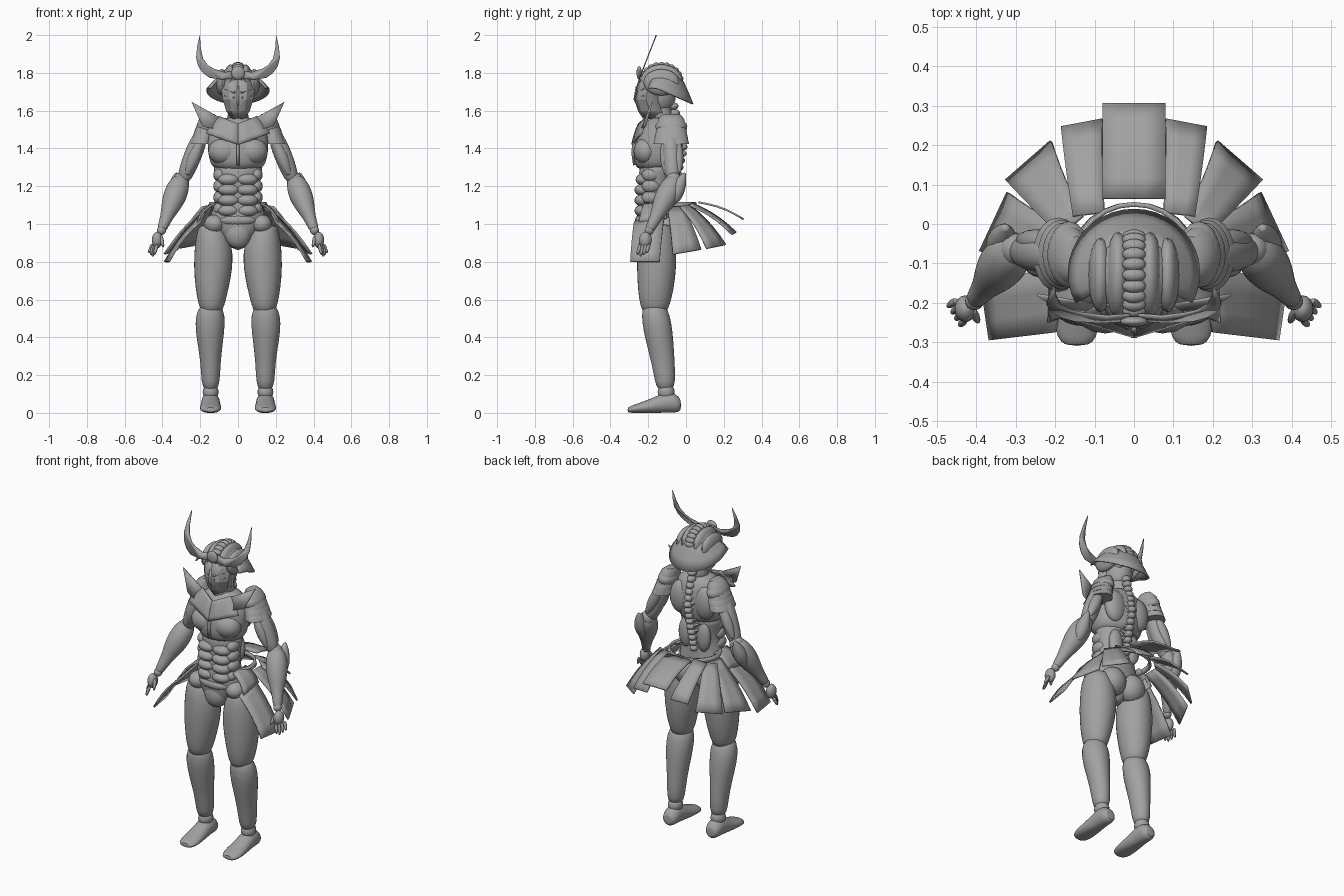
import bpy, bmesh
from math import sin, cos, pi, radians
from mathutils import Vector, Matrix

cube = bpy.data.objects.get("Cube")
if cube:
    bpy.data.objects.remove(cube)

GREY = (0.36, 0.36, 0.36, 1)
mat = bpy.data.materials.new("armour grey")
mat.use_nodes = True
mat.diffuse_color = GREY
mat.node_tree.nodes["Principled BSDF"].inputs["Base Color"].default_value = GREY


def finish(bm, name, mirror=False, sub=0, thick=0, angle=40):
    """Turn a bmesh into a shaded object with its modifiers."""
    bmesh.ops.recalc_face_normals(bm, faces=bm.faces)
    mesh = bpy.data.meshes.new(name)
    bm.to_mesh(mesh)
    bm.free()
    ob = bpy.data.objects.new(name, mesh)
    bpy.context.collection.objects.link(ob)
    mesh.materials.append(mat)
    if thick:
        m = ob.modifiers.new("thickness", "SOLIDIFY")
        m.thickness, m.offset = thick, 0
    if mirror:
        ob.modifiers.new("mirror", "MIRROR")
    if sub:
        ob.modifiers.new("smooth", "SUBSURF").levels = sub
        ob.modifiers["smooth"].render_levels = sub
    bpy.ops.object.select_all(action="DESELECT")
    ob.select_set(True)
    bpy.context.view_layer.objects.active = ob
    bpy.ops.object.shade_smooth_by_angle(angle=radians(angle))
    return ob


def skin(bm, rows, closed=True, caps=True):
    """Bridge rows of points into a surface."""
    rows = [[bm.verts.new(p) for p in row] for row in rows]
    n = len(rows[0])
    for lo, hi in zip(rows, rows[1:]):
        for i in range(n if closed else n - 1):
            j = (i + 1) % n
            bm.faces.new((lo[i], lo[j], hi[j], hi[i]))
    if caps and closed:
        bm.faces.new(rows[0])
        bm.faces.new(rows[-1])


def loft(name, sections, axis="Z", caps=True, n=16, sub=1, **kw):
    """Elliptical sections (x, y, z, r1, r2) stacked along an axis."""
    rows = []
    for x, y, z, r1, r2 in sections:
        ring = []
        for i in range(n):
            c, s = r1 * cos(2 * pi * i / n), r2 * sin(2 * pi * i / n)
            ring.append((x + c, y + s, z) if axis == "Z" else (x + c, y, max(z + s, 0)))
        rows.append(ring)
    bm = bmesh.new()
    skin(bm, rows, caps=caps)
    return finish(bm, name, sub=sub, **kw)


def limbs(name, parts, n=12, sub=1, **kw):
    """Tapered limbs (start, end, radii along the length)."""
    bm = bmesh.new()
    for a, b, radii in parts:
        a, b = Vector(a), Vector(b)
        q = (b - a).to_track_quat("Z", "Y")
        skin(bm, [[a.lerp(b, k / (len(radii) - 1)) + q @ Vector((r * cos(2 * pi * i / n), r * sin(2 * pi * i / n), 0))
                   for i in range(n)] for k, r in enumerate(radii)])
    return finish(bm, name, sub=sub, **kw)


def balls(name, items, seg=16, **kw):
    """Ellipsoids (centre, radii) joined in one object."""
    bm = bmesh.new()
    for c, r in items:
        bmesh.ops.create_uvsphere(bm, u_segments=seg, v_segments=seg // 2 + 2, radius=1,
                                  matrix=Matrix.Translation(c) @ Matrix.Diagonal((*r, 1)))
    return finish(bm, name, **kw)


def plate(name, a, b, c, d, bulge=0.015, thick=0.01, **kw):
    """Bowed panel with inner edge a-b and outer edge d-c."""
    a, b, c, d = map(Vector, (a, b, c, d))
    normal = (c - a).cross(d - b).normalized()
    normal *= 1 if normal.z > 0 else -1
    bm = bmesh.new()
    skin(bm, [[a.lerp(b, u / 3).lerp(d.lerp(c, u / 3), t / 5) + normal * bulge * sin(pi * t / 5)
               for u in range(4)] for t in range(6)], closed=False)
    return finish(bm, name, thick=thick, **kw)


def sheet(name, points, thick=0.008, **kw):
    bm = bmesh.new()
    bm.faces.new([bm.verts.new(p) for p in points])
    return finish(bm, name, thick=thick, **kw)


# Legs and feet
loft("thigh", [(.14, -.165, .52, .05, .06), (.14, -.165, .57, .07, .08), (.138, -.16, .65, .088, .097),
               (.13, -.155, .78, .108, .108), (.13, -.155, .9, .1, .105), (.14, -.155, .98, .075, .085),
               (.14, -.155, 1.0, .05, .06)], mirror=True)
loft("shin", [(.145, -.11, .12, .035, .04), (.145, -.11, .16, .05, .055), (.145, -.12, .26, .053, .062),
              (.148, -.14, .38, .07, .075), (.148, -.155, .48, .083, .08), (.145, -.165, .55, .07, .07),
              (.145, -.17, .58, .04, .045)], mirror=True)
balls("joint", [((.145, -.16, .56), (.05, .055, .055)), ((.145, -.105, .11), (.042, .045, .045)),
                ((.3, -.065, 1.23), (.042, .042, .045)), ((.405, -.195, .965), (.024, .024, .024))], mirror=True)
loft("foot", [(.145, -.025, .04, .03, .03), (.145, -.05, .05, .048, .05), (.145, -.1, .06, .05, .06),
              (.145, -.16, .04, .052, .046), (.145, -.24, .026, .06, .03), (.145, -.29, .018, .052, .02),
              (.145, -.31, .016, .03, .014)], axis="Y", mirror=True)

# Pelvis and waist
loft("pelvis", [(0, -.18, .86, .025, .045), (0, -.17, .92, .075, .085), (0, -.165, 1.0, .145, .098),
                (0, -.165, 1.05, .15, .098), (0, -.165, 1.1, .125, .09), (0, -.16, 1.2, .108, .085),
                (0, -.155, 1.27, .13, .095), (0, -.15, 1.34, .14, .1)], n=20)
balls("buttock", [((.068, -.105, .96), (.08, .075, .085))], mirror=True)
balls("hip_panel", [((.125, -.2, 1.0), (.055, .06, .05))], mirror=True)
balls("groin_panel", [((0, -.215, .95), (.07, .05, .08)), ((0, -.225, 1.02), (.1, .045, .035))])

# Stomach segments
balls("stomach_segment", [((.048, -.222 - .006 * (i < 3), 1.07 + .055 * i), (.058, .045, .033)) for i in range(4)]
      + [((.098, -.185, 1.08 + .06 * i), (.033, .05, .036)) for i in range(4)], mirror=True)

# Chest and collar
loft("chest", [(0, -.155, 1.28, .12, .1), (0, -.153, 1.32, .15, .122), (0, -.15, 1.39, .163, .132),
               (0, -.14, 1.47, .165, .118), (0, -.13, 1.53, .13, .09), (0, -.13, 1.57, .07, .06)], n=20)
balls("breast_panel", [((.073, -.21, 1.385), (.085, .068, .072))], mirror=True)
balls("shoulder_blade", [((.08, -.065, 1.42), (.07, .045, .1)), ((.06, -.085, 1.2), (.045, .03, .09))], mirror=True)
sheet("breast_keel", [(0, -.255, 1.52), (0, -.282, 1.44), (0, -.29, 1.38), (0, -.28, 1.31), (0, -.2, 1.33)], thick=.014)
plate("collar_plate", (0, -.25, 1.53), (.1, -.2, 1.57), (.17, -.235, 1.48), (0, -.285, 1.42), bulge=.004, mirror=True)
sheet("collar_spike", [(.245, -.18, 1.645), (.1, -.205, 1.565), (.13, -.235, 1.5), (.19, -.215, 1.52)], mirror=True)
limbs("neck", [((0, -.125, 1.53), (0, -.135, 1.68), (.065, .055, .055, .06))])


# Spine
def spine_y(z):
    return -.02 - .055 * abs(z - 1.4) / .25


spine = [1.12 + .036 * i for i in range(15)]
balls("vertebra", [((0, spine_y(z), z), (.026, .03, .02)) for z in spine], seg=10)
limbs("spine_wing", [((.005, spine_y(z), z), (.05, spine_y(z) - .015, z + .02), (.014, .011, .004)) for z in spine[:11]],
      n=6, sub=0, mirror=True)

# Shoulder guards, four overlapping lames
for i in range(4):
    cx, z = .192 - .008 * i, 1.425 + .032 * i
    r = .062 - .004 * i
    loft(f"shoulder_lame_{i + 1}", [(cx, -.078, z, r, .092 - .006 * i), (cx - .01, -.078, z + .035, r * .88, .083 - .006 * i),
                                    (cx - .022, -.078, z + .058, r * .45, .045)], n=20, sub=0, thick=.006, mirror=True)
balls("shoulder_cap", [((.165, -.078, 1.515), (.055, .085, .05))], mirror=True)

# Arms
limbs("upper_arm", [((.185, -.085, 1.5), (.295, -.068, 1.22), (.03, .048, .05, .046, .035)),
                    ((.19, -.11, 1.46), (.275, -.1, 1.25), (.015, .035, .035, .012)),
                    ((.2, -.05, 1.46), (.295, -.04, 1.26), (.015, .035, .033, .012))], mirror=True)
limbs("forearm", [((.295, -.05, 1.25), (.408, -.198, .96), (.04, .06, .064, .056, .04, .029, .026))], n=16, mirror=True)
limbs("elbow_guard", [((.325, -.005, 1.275), (.345, -.08, 1.1), (.006, .03, .042, .04, .02))], mirror=True)
balls("palm", [((.428, -.215, .915), (.028, .034, .043))], mirror=True)
limbs("finger", [((.428 + .008 * i, -.242 + .016 * i, .895), (.443 + .01 * i, -.258 + .016 * i, .825 + .01 * abs(i - 1)),
                  (.009, .011, .01, .006)) for i in range(4)]
      + [((.41, -.22, .94), (.395, -.25, .875), (.011, .013, .011, .006))], n=8, mirror=True)

# Skirt panels
plate("skirt_back", (-.08, .065, 1.115), (.08, .065, 1.115), (.08, .305, 1.025), (-.08, .305, 1.025))
for name, corners in {
    "skirt_rear": ((.075, .03, 1.11), (.155, .02, 1.1), (.185, .245, .945), (.08, .265, .955)),
    "skirt_rear_side": ((.13, .02, 1.1), (.19, -.03, 1.09), (.325, .11, .87), (.21, .21, .89)),
    "skirt_side": ((.165, -.015, 1.09), (.165, -.1, 1.09), (.39, -.07, .84), (.32, .08, .865)),
    "skirt_hip": ((.17, -.11, 1.07), (.2, -.275, 1.01), (.365, -.295, .8), (.388, -.14, .8)),
    "skirt_strap": ((.12, -.1, 1.11), (.12, -.22, 1.11), (.215, -.25, 1.01), (.21, -.1, 1.03)),
}.items():
    plate(name, *corners, mirror=True)
loft("belt", [(0, -.085, 1.09, .155, .135), (0, -.085, 1.115, .145, .135)], caps=False, n=24, sub=0, thick=.012)

# Head and face mask
balls("head", [((0, -.14, 1.69), (.078, .088, .11))])
mask_rows = [(1.56, .03, -.225), (1.6, .058, -.25), (1.66, .076, -.27), (1.72, .084, -.26), (1.78, .08, -.24)]
bm = bmesh.new()
skin(bm, [[(0, f, z), (w * .55, f + .018, z), (w, f + .06, z), (w * .95, f + .12, z)] for z, w, f in mask_rows],
     closed=False)
finish(bm, "face_mask", thick=.01, mirror=True, angle=15)
sheet("mask_ridge", [(0, -.24, 1.58), (0, -.278, 1.66), (0, -.266, 1.73), (0, -.23, 1.68)], thick=.012)
limbs("eye_frame", [((.015, -.262, 1.695), (.07, -.222, 1.715), (.007, .008, .005)),
                    ((.018, -.265, 1.668), (.072, -.222, 1.68), (.005, .006, .004))], n=6, sub=0, mirror=True)

# Helmet lobes, crest and neck guard
balls("helmet_bowl", [((0, -.13, 1.755), (.105, .105, .082))], seg=24)
balls("helmet_lobe", [((.04, -.13, 1.757), (.036, .11, .088)), ((.085, -.13, 1.75), (.032, .095, .07))], seg=20, mirror=True)
balls("helmet_crest", [((0, -.13 + .1 * cos(radians(a)), 1.755 + .085 * sin(radians(a))), (.03, .018, .018))
                       for a in range(10, 171, 16)])
rows = []
for t in (0, .33, .67, 1):
    rows.append([(sin(a) * (.095 + .07 * t), -.125 + cos(a) * (.09 + .07 * t),
                  1.785 + (1.705 - .07 * max(cos(a), -.2) - 1.785) * t ** 1.2)
                 for a in (radians(-118 + 236 * i / 24) for i in range(25))])
bm = bmesh.new()
skin(bm, rows, closed=False)
finish(bm, "neck_guard", thick=.008)
limbs("brow_band", [((0, -.248, 1.772), (.095, -.17, 1.765), (.016, .018, .014))], n=8, mirror=True)

# Crescent horns and medallion
outline = [(.01, 1.775), (.085, 1.765), (.15, 1.775), (.185, 1.8), (.21, 1.835), (.222, 1.88), (.216, 1.94), (.202, 2.0),
           (.197, 1.93), (.185, 1.875), (.16, 1.84), (.13, 1.822), (.07, 1.803), (.01, 1.815)]
sheet("horn", [(x, -.247 + (z - 1.77) * .39, z) for x, z in outline], thick=.006, mirror=True)
balls("medallion", [((0, -.248, 1.8), (.036, .014, .036))])
